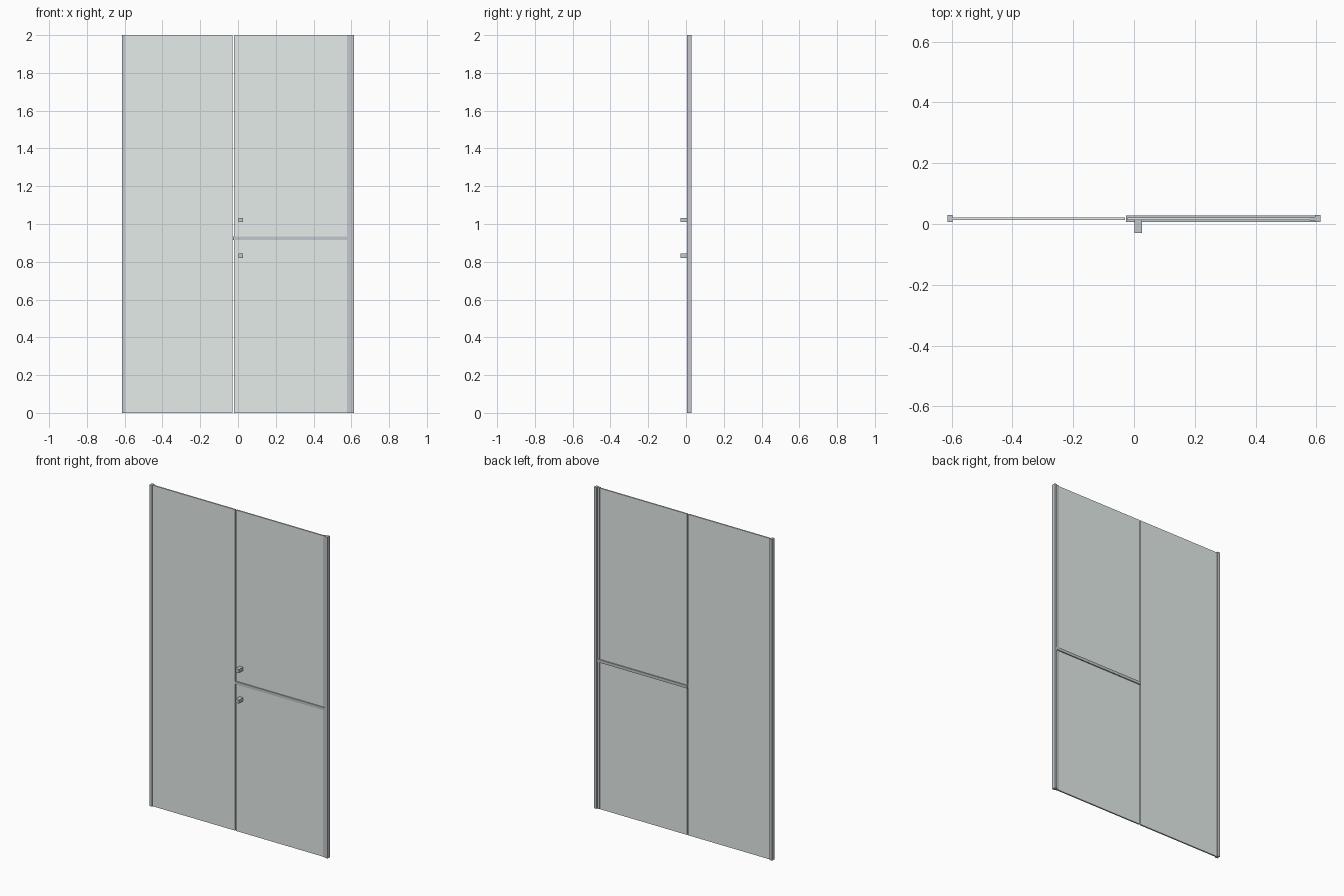
import bpy

if "Cube" in bpy.data.objects:
    bpy.data.objects.remove(bpy.data.objects["Cube"])


def material(name, color):
    m = bpy.data.materials.new(name)
    m.diffuse_color = color
    m.use_nodes = True
    m.node_tree.nodes["Principled BSDF"].inputs["Base Color"].default_value = m.diffuse_color
    return m


GLASS = material("glass", (0.78, 0.84, 0.82, 1))
METAL = material("metal", (0.55, 0.58, 0.61, 1))


def box(name, mat, x, y, z):
    """Box spanning the given (min, max) ranges."""
    bpy.ops.mesh.primitive_cube_add(size=1, location=[(a + b) / 2 for a, b in (x, y, z)])
    ob = bpy.context.object
    ob.name = name
    ob.scale = [b - a for a, b in (x, y, z)]
    bpy.ops.object.transform_apply(location=False, rotation=False, scale=True)
    ob.data.materials.append(mat)
    return ob


FULL = (0, 2)
FRAME_Y = (0.006, 0.029)
GLASS_Y = (0.0125, 0.0215)

# wall profiles on both sides
box("left_wall_profile", METAL, (-0.613, -0.597), FRAME_Y, FULL)
box("right_wall_profile", METAL, (0.595, 0.613), FRAME_Y, FULL)

# slim hinge profile beside the right wall profile
box("hinge_profile", METAL, (0.578, 0.595), (0.011, 0.023), FULL)

# fixed pane and door pane with a narrow gap between them
box("fixed_glass", GLASS, (-0.6, -0.029), GLASS_Y, (0, 1.998))
box("door_glass", GLASS, (-0.022, 0.58), GLASS_Y, (0, 1.998))

# horizontal rail across the door
box("door_rail", METAL, (-0.027, 0.595), (0.007, 0.028), (0.915, 0.933))

# two handle knobs on the front of the door
for label, z in (("upper", 1.022), ("lower", 0.832)):
    box(label + "_knob", METAL, (0.002, 0.026), (-0.029, 0.0135), (z - 0.011, z + 0.011))
